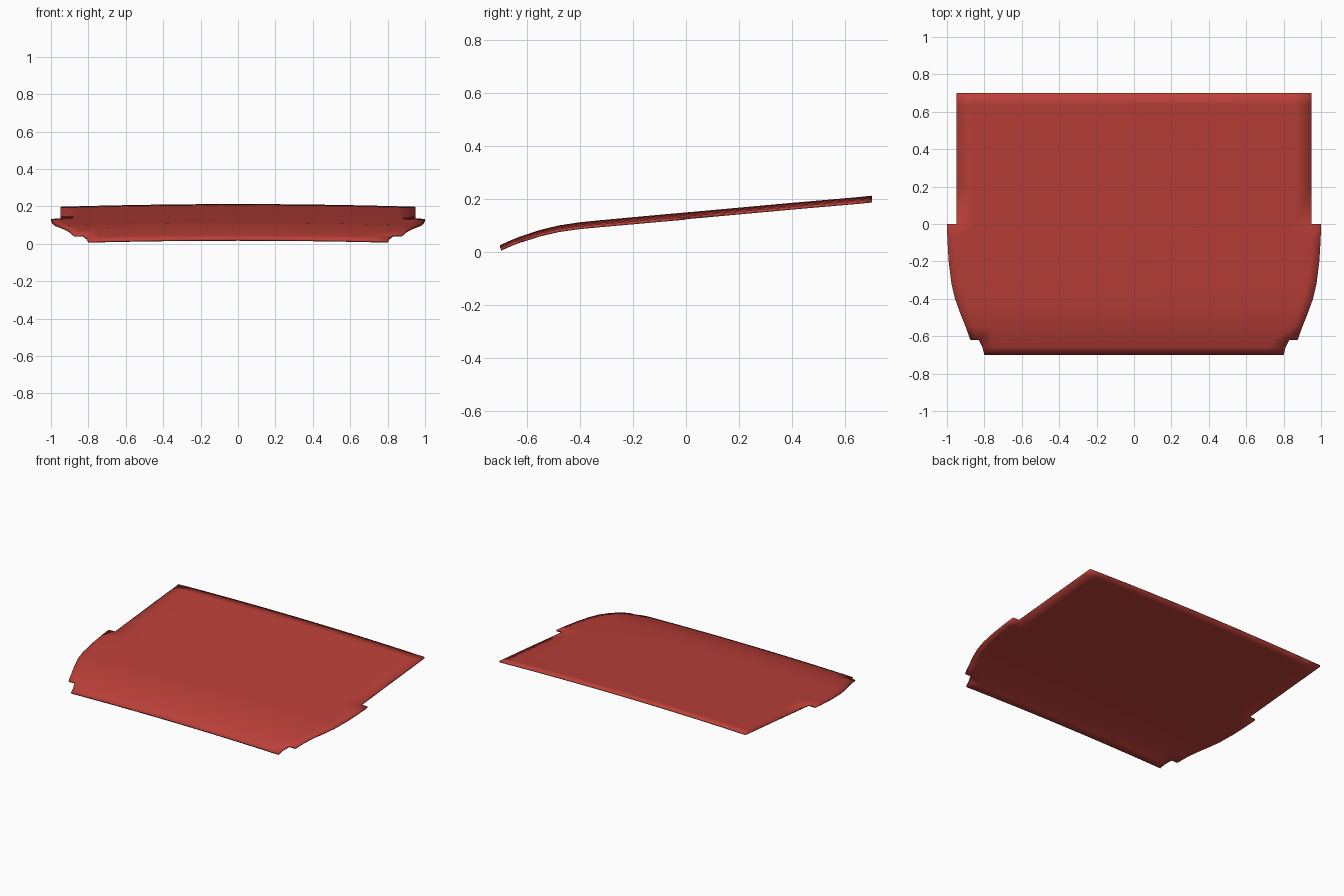
import bpy
import bmesh

cube = bpy.data.objects.get("Cube")
if cube:
    bpy.data.objects.remove(cube, do_unlink=True)

# Paint
red = bpy.data.materials.new("red_paint")
red.use_nodes = True
colour = (0.5, 0.05, 0.04, 1)
red.diffuse_color = colour
red.node_tree.nodes["Principled BSDF"].inputs["Base Color"].default_value = colour

# Side profile and outline: y, centre height, body half width, flared half width (0 = no flare)
STATIONS = [
    (-0.70, 0.026, 0.80, 0), (-0.66, 0.044, 0.81, 0),
    (-0.62, 0.060, 0.83, 0.875), (-0.55, 0.083, 0.85, 0.90),
    (-0.48, 0.100, 0.875, 0.928), (-0.40, 0.112, 0.902, 0.957),
    (-0.32, 0.120, 0.922, 0.976), (-0.20, 0.131, 0.938, 0.991),
    (-0.08, 0.142, 0.947, 0.998), (0.0, 0.149, 0.95, 1.0),
    (0.20, 0.167, 0.95, 0), (0.42, 0.187, 0.95, 0),
    (0.64, 0.206, 0.95, 0), (0.70, 0.212, 0.95, 0),
]
HALF = [0.2, 0.39, 0.58, 0.76, 0.9, 1.0]
FRACTIONS = [-f for f in reversed(HALF)] + [0] + HALF
CROWN = 0.016
THICKNESS = 0.011

bm = bmesh.new()


def add_vert(x, y, z):
    # Crown the panel gently from side to side
    return bm.verts.new((x, y, z - CROWN * x * x))


rows = []
for y, z, body, flare in STATIONS:
    row = [add_vert(f * body, y, z) for f in FRACTIONS]
    ends = [add_vert(s * flare, y, z) if flare else None for s in (-1, 1)]
    rows.append([ends[0]] + row + [ends[1]])

# Skin the grid; the flared strips exist only between flared stations
for a, b in zip(rows, rows[1:]):
    for i in range(len(a) - 1):
        quad = (a[i], a[i + 1], b[i + 1], b[i])
        if all(quad):
            bm.faces.new(quad)

mesh = bpy.data.meshes.new("hood_panel")
bm.to_mesh(mesh)
bm.free()
mesh.materials.append(red)
mesh.shade_smooth()
panel = bpy.data.objects.new("hood_panel", mesh)
bpy.context.collection.objects.link(panel)

# Sheet thickness, grown downward
solid = panel.modifiers.new("sheet_thickness", "SOLIDIFY")
solid.thickness = THICKNESS
solid.offset = -1
